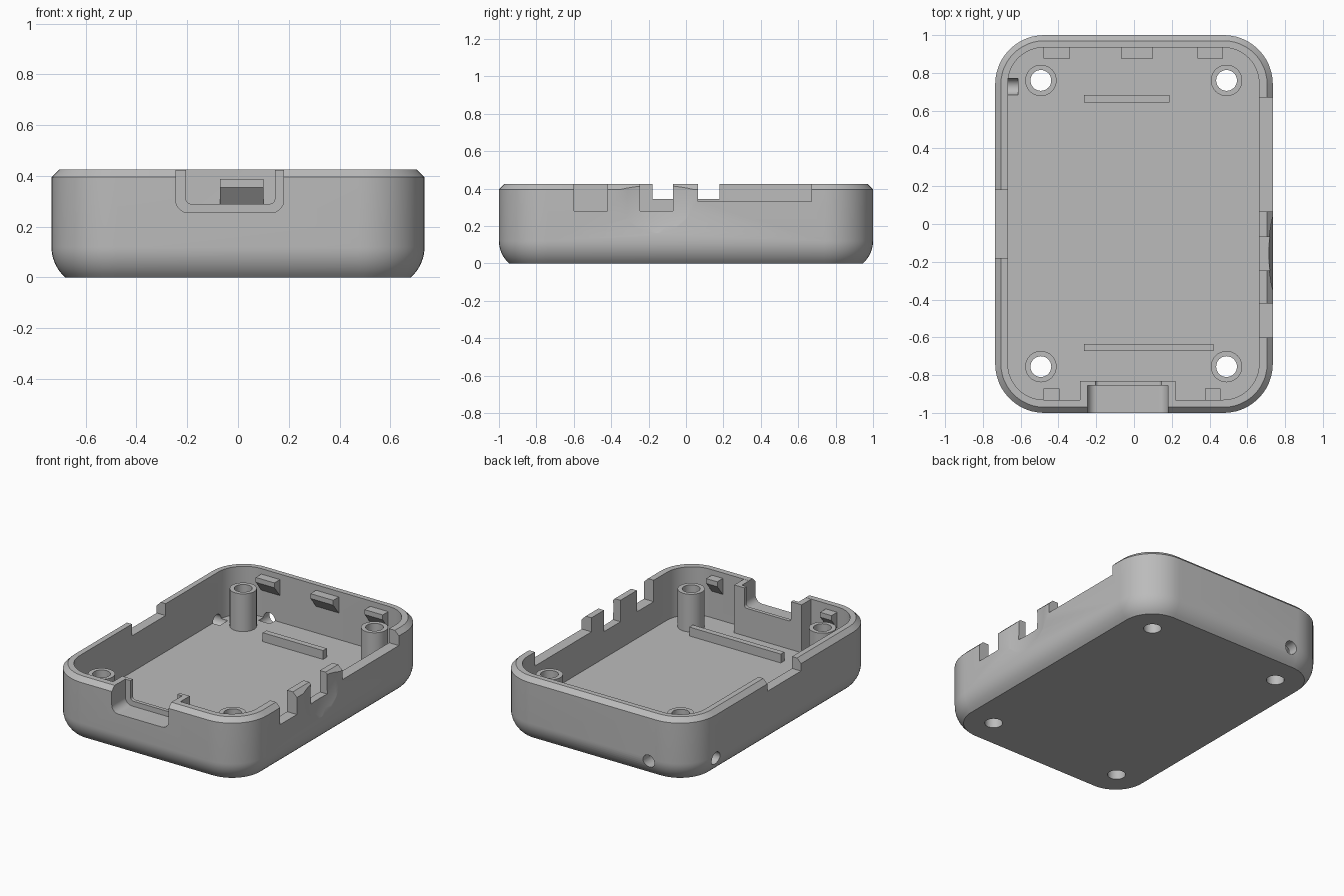
import bpy, bmesh, math
from mathutils import Matrix

old = bpy.data.objects.get("Cube")
if old:
    bpy.data.objects.remove(old, do_unlink=True)

grey = bpy.data.materials.new("mid_grey")
grey.use_nodes = True
COLOUR = (0.5, 0.5, 0.5, 1)
grey.diffuse_color = COLOUR
grey.node_tree.nodes["Principled BSDF"].inputs["Base Color"].default_value = COLOUR

TOP, FLOOR, POST_TOP = 0.425, 0.10, 0.355


def finish(name, bm):
    bmesh.ops.recalc_face_normals(bm, faces=bm.faces)
    mesh = bpy.data.meshes.new(name)
    bm.to_mesh(mesh)
    bm.free()
    mesh.materials.append(grey)
    obj = bpy.data.objects.new(name, mesh)
    bpy.context.collection.objects.link(obj)
    return obj


def rounded_rect(hx, hy, r, steps=12):
    points = []
    for i, (sx, sy) in enumerate([(1, 1), (-1, 1), (-1, -1), (1, -1)]):
        for k in range(steps + 1):
            a = math.pi / 2 * (i + k / steps)
            points.append((sx * (hx - r) + r * math.cos(a), sy * (hy - r) + r * math.sin(a)))
    return points


def loft(name, rings, matrix=Matrix()):
    """Stack of rounded rectangles, each given as half x, half y, radius, height."""
    bm = bmesh.new()
    loops = [[bm.verts.new((x, y, z)) for x, y in rounded_rect(hx, hy, r)] for hx, hy, r, z in rings]
    n = len(loops[0])
    for low, high in zip(loops, loops[1:]):
        for i in range(n):
            j = (i + 1) % n
            bm.faces.new((low[i], low[j], high[j], high[i]))
    bm.faces.new(loops[0][::-1])
    bm.faces.new(loops[-1])
    bm.transform(matrix)
    return finish(name, bm)


def box(name, x0, x1, y0, y1, z0, z1):
    bm = bmesh.new()
    size = Matrix.Diagonal((x1 - x0, y1 - y0, z1 - z0, 1))
    middle = Matrix.Translation(((x0 + x1) / 2, (y0 + y1) / 2, (z0 + z1) / 2))
    bmesh.ops.create_cube(bm, size=1, matrix=middle @ size)
    return finish(name, bm)


def cylinder(name, radius, depth, centre, axis="Z"):
    turn = {"X": Matrix.Rotation(math.pi / 2, 4, "Y"), "Y": Matrix.Rotation(math.pi / 2, 4, "X"), "Z": Matrix()}[axis]
    bm = bmesh.new()
    bmesh.ops.create_cone(bm, cap_ends=True, segments=32, radius1=radius, radius2=radius,
                          depth=depth, matrix=Matrix.Translation(centre) @ turn)
    return finish(name, bm)


def cut(target, cutters):
    bpy.context.view_layer.objects.active = target
    for cutter in cutters:
        cutter.hide_render = True
        mod = target.modifiers.new("cut", "BOOLEAN")
        mod.operation, mod.solver, mod.object = "DIFFERENCE", "EXACT", cutter
        bpy.ops.object.modifier_apply(modifier=mod.name)


# Outer shell: curved lower edge, straight wall, chamfered rim
rings = []
for k in range(9):
    z = 0.12 * k / 8
    inset = 0.16 - math.sqrt(0.16 ** 2 - (0.12 - z) ** 2)
    rings.append((0.735 - inset, 1 - inset, 0.26 - inset, z))
rings += [(0.735, 1, 0.26, 0.395), (0.705, 0.97, 0.23, TOP)]
shell = loft("case_shell", rings)
cavity = loft("cavity_cutter", [(0.665, 0.9325, 0.19, FLOOR), (0.665, 0.9325, 0.19, 0.6)],
              Matrix.Translation((-0.003, 0.002, 0)))

# Openings in the side walls
cutters = [cavity]
for x0, x1, y0, y1, z in [(0.6, 0.8, -0.6, -0.42, 0.28), (0.6, 0.8, -0.245, -0.07, 0.28),
                          (0.6, 0.8, 0.065, 0.67, 0.33), (-0.8, -0.6, -0.18, 0.18, 0.345)]:
    cutters.append(box("wall_notch_cutter", x0, x1, y0, y1, z, 0.6))

# Shallow dish around the round socket
bm = bmesh.new()
bmesh.ops.create_uvsphere(bm, u_segments=96, v_segments=64, radius=0.81,
                          matrix=Matrix.Translation((1.52, -0.155, 0.36)))
cutters.append(finish("dish_cutter", bm))

# Strap holes beside the rear left corner
cutters.append(cylinder("strap_hole_cutter", 0.043, 0.3, (-0.765, 0.727, 0.1), "X"))
cutters.append(cylinder("strap_hole_cutter", 0.043, 0.3, (-0.42, 1.03, 0.1), "Y"))

# Front card slot: wide outer recess and narrower through notch
upright = Matrix.Rotation(math.pi / 2, 4, "X")
slots = [loft("slot_recess_cutter", [(0.2125, 0.2, 0.05, 0.855), (0.2125, 0.2, 0.05, 1.1)],
              Matrix.Translation((-0.0325, 0, 0.455)) @ upright),
         loft("slot_notch_cutter", [(0.175, 0.2, 0.02, 0.8), (0.175, 0.2, 0.02, 1.1)],
              Matrix.Translation((-0.03, 0, 0.49)) @ upright)]
block = box("slot_surround", -0.285, 0.22, -0.95, -0.83, FLOOR - 0.01, TOP - 0.001)
cut(block, slots)

# Screw posts with holes through the floor
parts = [shell, block]
for x in (-0.493, 0.49):
    for y in (-0.755, 0.76):
        hole = cylinder("screw_hole_cutter", 0.055, 1, (x, y, 0.2))
        post = cylinder("screw_post", 0.083, POST_TOP - FLOOR + 0.01, (x, y, (POST_TOP + FLOOR - 0.01) / 2))
        cut(post, [hole])
        cutters.append(hole)
        parts.append(post)
cut(shell, cutters + slots)

# Floor ribs
parts.append(box("rear_rib", -0.265, 0.187, 0.643, 0.682, FLOOR - 0.01, 0.16))
parts.append(box("front_rib", -0.265, 0.42, -0.673, -0.635, FLOOR - 0.01, 0.16))


# Snap clips: wedge with a sloped underside
def clip(name, x0, x1, side, wall, tip):
    outline = [(wall, 0.28), (tip, 0.355), (tip, 0.388), (wall, 0.388), (wall + 0.01, 0.388), (wall + 0.01, 0.28)]
    bm = bmesh.new()
    face = bm.faces.new([bm.verts.new((x0, side * y, z)) for y, z in outline])
    moved = bmesh.ops.extrude_face_region(bm, geom=[face])["geom"]
    bmesh.ops.translate(bm, vec=(x1 - x0, 0, 0), verts=[v for v in moved if isinstance(v, bmesh.types.BMVert)])
    parts.append(finish(name, bm))


for x0, x1 in [(-0.48, -0.34), (-0.07, 0.1), (0.335, 0.47)]:
    clip("rear_clip", x0, x1, 1, 0.934, 0.875)
for x0, x1 in [(-0.48, -0.395), (0.375, 0.458)]:
    clip("front_clip", x0, x1, -1, 0.93, 0.87)

# Remove used cutters and shade the parts
for obj in [o for o in bpy.data.objects if o.name.split(".")[0].endswith("_cutter")]:
    bpy.data.objects.remove(obj, do_unlink=True)
bpy.ops.object.select_all(action="DESELECT")
for obj in parts:
    obj.select_set(True)
bpy.context.view_layer.objects.active = shell
bpy.ops.object.shade_smooth_by_angle(angle=math.radians(30))
